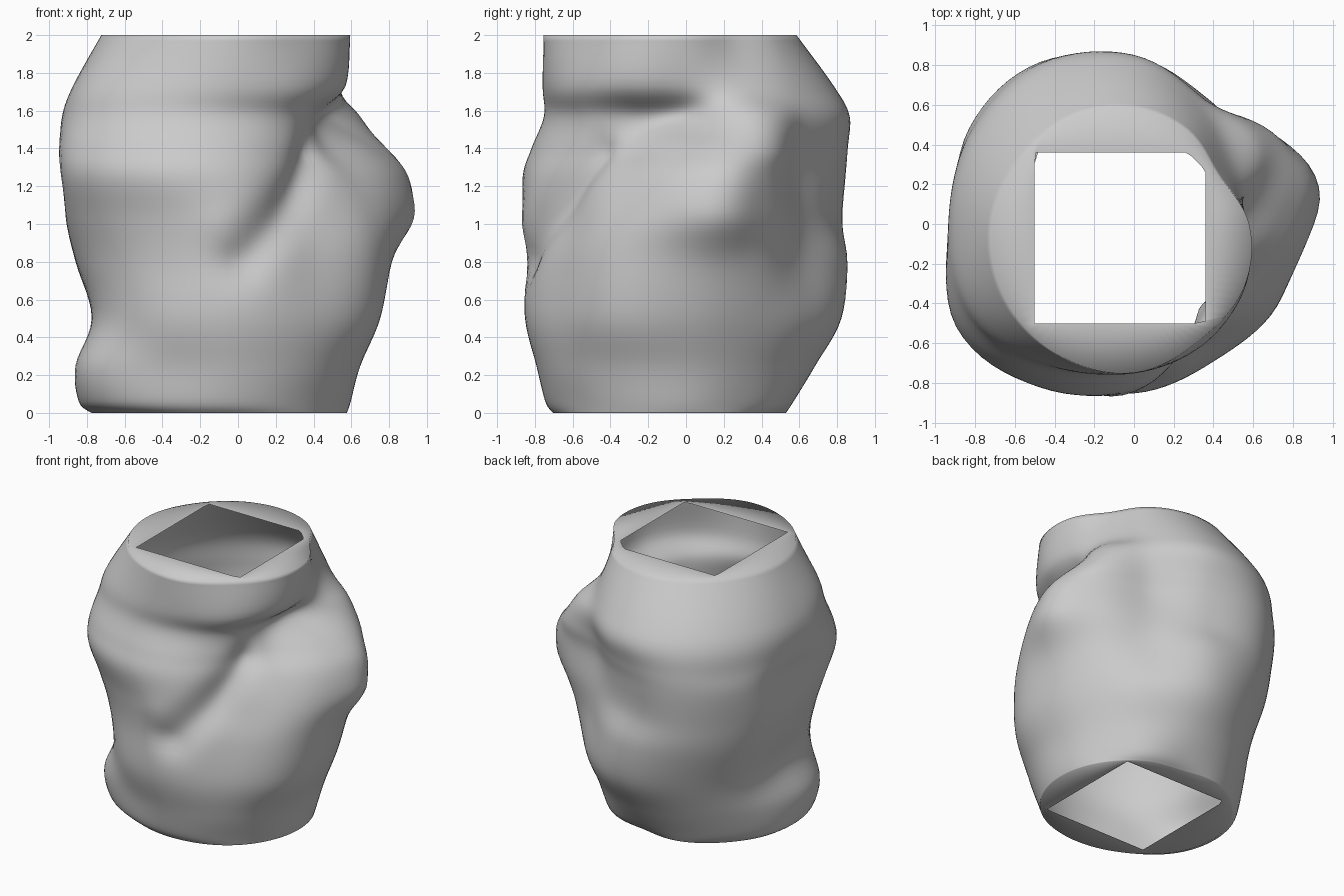
import bpy, bmesh, math

if "Cube" in bpy.data.objects:
    bpy.data.objects.remove(bpy.data.objects["Cube"])

# Height followed by radius every 30 degrees, counter-clockwise from +x
SECTIONS = [
    (0.00, (.57, .53, .51, .50, .60, .68, .77, .79, .74, .70, .67, .62)),
    (0.06, (.59, .55, .56, .56, .63, .72, .83, .88, .79, .74, .69, .64)),
    (0.25, (.64, .61, .63, .68, .72, .77, .84, .92, .82, .79, .75, .70)),
    (0.50, (.74, .70, .73, .82, .82, .81, .77, .84, .87, .85, .80, .81)),
    (0.80, (.81, .77, .71, .84, .90, .90, .86, .89, .87, .85, .77, .83)),
    (1.03, (.87, .83, .70, .78, .92, .94, .91, .96, .90, .85, .71, .79)),
    (1.25, (.83, .83, .68, .79, .94, .96, .90, 1.03, .95, .83, .67, .68)),
    (1.40, (.70, .83, .70, .82, .94, .95, .93, 1.02, .91, .78, .63, .54)),
    (1.57, (.48, .74, .72, .85, .92, .93, .93, .96, .84, .72, .62, .47)),
    (1.73, (.56, .58, .66, .77, .83, .85, .87, .91, .82, .75, .70, .63)),
    (2.00, (.58, .49, .54, .58, .62, .66, .72, .75, .76, .75, .67, .64)),
]
SEGS, SUB = 96, 6
CX = CY = -0.07


def spline(a, b, c, d, t):
    return b + .5 * t * (c - a + t * (2*a - 5*b + 4*c - d + t * (3*(b - c) + d - a)))


def around(radii, deg):
    i, t = divmod(deg / 30, 1)
    i = int(i)
    return spline(*[radii[(i + k) % 12] for k in (-1, 0, 1, 2)], t)


def dent(deg, z, start, end, depth, width):
    """Gaussian groove or ridge along a line in (angle, height) space."""
    k = math.radians(.8)
    px, pz = ((deg - start[0] + 180) % 360 - 180) * k, z - start[1]
    dx, dz = (end[0] - start[0]) * k, end[1] - start[1]
    t = max(0, min(1, (px*dx + pz*dz) / (dx*dx + dz*dz)))
    d2 = (px - t*dx)**2 + (pz - t*dz)**2
    return depth * math.exp(-d2 / width**2)


def hole_point(deg, bevel):
    """Point on the square opening, back right corner optionally bevelled."""
    a = math.radians(deg)
    c, s = math.cos(a), math.sin(a)
    r = .43 / max(abs(c), abs(s))
    f = math.cos(a - math.radians(45))
    if bevel and f > 0:
        r = min(r, .545 / f)
    return CX + r * c, CY + r * s


bm = bmesh.new()
degs = [i * 360 / SEGS for i in range(SEGS)]


def add_ring(points, z):
    return [bm.verts.new((x, y, z)) for x, y in points]


# Bottom opening
rings = [add_ring([hole_point(d, False) for d in degs], 0)]

# Lumpy outer wall
n = len(SECTIONS) - 1
for step in range(n * SUB + 1):
    i = min(step // SUB, n - 1)
    t = step / SUB - i
    rows = [SECTIONS[max(0, min(n, i + k))] for k in (-1, 0, 1, 2)]
    z = max(0, min(2, spline(*[r[0] for r in rows], t)))
    pts = []
    for d in degs:
        r = spline(*[around(row[1], d) for row in rows], t)
        r -= dent(d, z, (272, .82), (308, 1.35), .07, .12)   # front groove
        r += dent(d, z, (264, 1.0), (266, .92), .01, .10)    # hanging tip
        r += dent(d, z, (12, 1.07), (15, 1.22), .08, .19)    # side knuckle
        a = math.radians(d)
        pts.append((r * math.cos(a), r * math.sin(a)))
    rings.append(add_ring(pts, z))

# Top opening
rings.append(add_ring([hole_point(d, True) for d in degs], 2))

for lo, hi in zip(rings, rings[1:]):
    for i in range(SEGS):
        j = (i + 1) % SEGS
        bm.faces.new((lo[i], lo[j], hi[j], hi[i]))

mesh = bpy.data.meshes.new("lumpy_shell")
bm.to_mesh(mesh)
bm.free()
shell = bpy.data.objects.new("lumpy_shell", mesh)
bpy.context.collection.objects.link(shell)
bpy.context.view_layer.objects.active = shell
shell.select_set(True)
bpy.ops.object.shade_smooth_by_angle(angle=math.radians(110))
